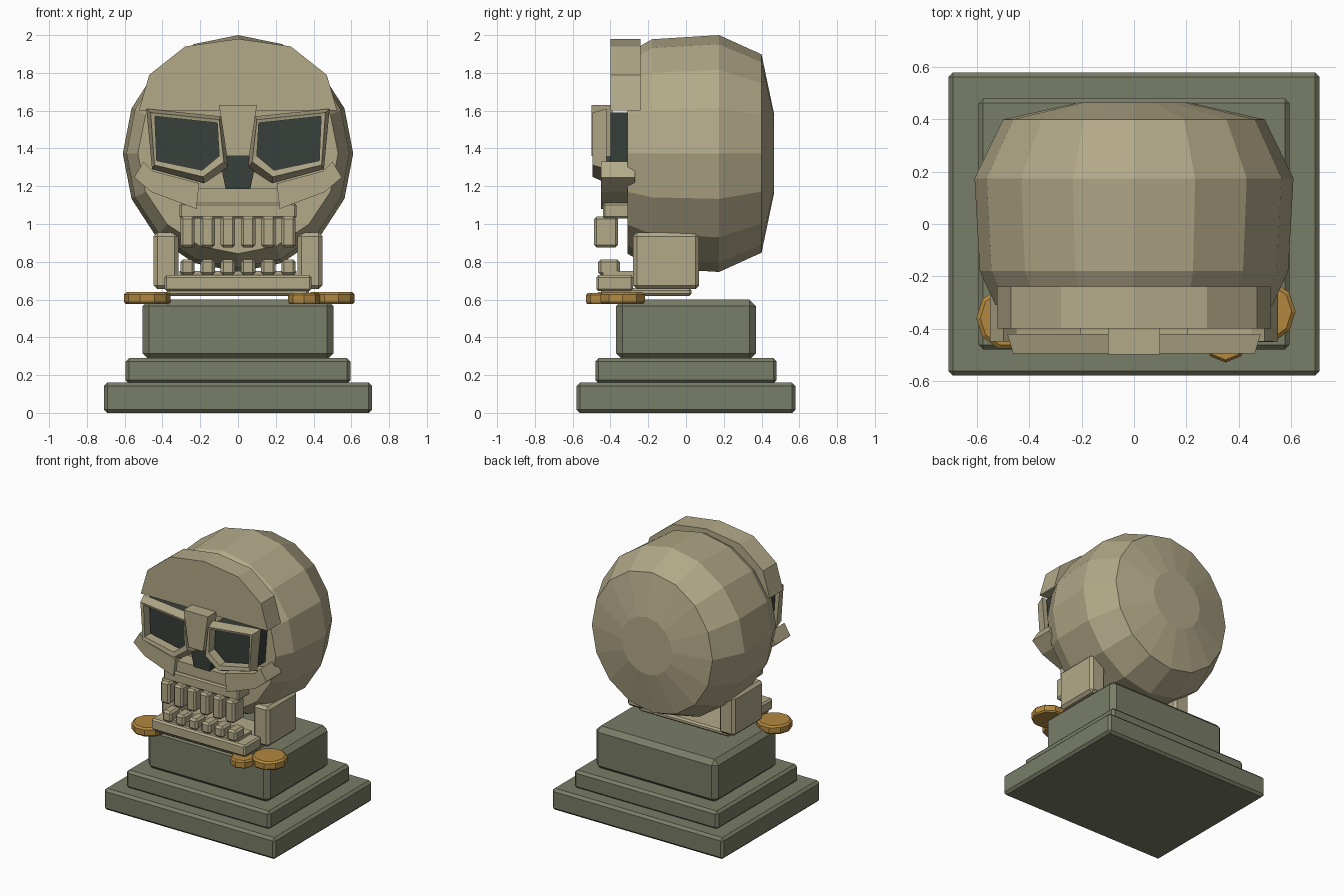
import bpy, bmesh, math

cube = bpy.data.objects.get("Cube")
if cube:
    bpy.data.objects.remove(cube, do_unlink=True)


def material(name, colour):
    m = bpy.data.materials.new(name)
    m.use_nodes = True
    m.diffuse_color = (*colour, 1)
    m.node_tree.nodes["Principled BSDF"].inputs["Base Color"].default_value = (*colour, 1)
    return m


bone = material("bone", (0.45, 0.40, 0.25))
stone = material("stone", (0.19, 0.205, 0.135))
hollow = material("dark_hollow", (0.04, 0.05, 0.043))
gold = material("gold", (0.45, 0.25, 0.05))


def finish(name, bm, mat, bevel=0):
    bmesh.ops.recalc_face_normals(bm, faces=bm.faces)
    mesh = bpy.data.meshes.new(name)
    bm.to_mesh(mesh)
    bm.free()
    mesh.materials.append(mat)
    ob = bpy.data.objects.new(name, mesh)
    bpy.context.scene.collection.objects.link(ob)
    if bevel:
        mod = ob.modifiers.new("chamfer", "BEVEL")
        mod.width = bevel
        mod.segments = 1
    return ob


def loft(name, loops, mat, bevel=0, closed=False):
    """Skin loops of points; cap both ends, or join last loop to first."""
    bm = bmesh.new()
    rings = [[bm.verts.new(p) for p in loop] for loop in loops]
    pairs = list(zip(rings, rings[1:]))
    if closed:
        pairs.append((rings[-1], rings[0]))
    else:
        bm.faces.new(rings[0])
        bm.faces.new(rings[-1])
    n = len(rings[0])
    for a, b in pairs:
        for i in range(n):
            j = (i + 1) % n
            bm.faces.new((a[i], a[j], b[j], b[i]))
    return finish(name, bm, mat, bevel)


def at_depth(outline, y, side=1):
    return [(x * side, y, z) for x, z in outline]


def prism(name, outline, front, back, mat, side=1, bevel=0):
    return loft(name, [at_depth(outline, front, side), at_depth(outline, back, side)], mat, bevel)


def box(name, x, y, z, mat, bevel=0.0):
    outline = [(x[0], z[0]), (x[1], z[0]), (x[1], z[1]), (x[0], z[1])]
    return prism(name, outline, y[0], y[1], mat, 1, bevel)


def mirrored(outline):
    return outline + [(-x, z) for x, z in reversed(outline) if x > 0]


# Stepped pedestal
for name, x, y, z0, z1, bevel in (("plinth_base", 0.71, 0.58, 0, 0.16, 0.018),
                                  ("plinth_step", 0.595, 0.48, 0.155, 0.29, 0.018),
                                  ("plinth_block", 0.505, 0.37, 0.28, 0.6, 0.035)):
    box(name, (-x, x), (-y, y), (z0, z1), stone, bevel)

# Faceted cranium, lofted front to back
rings = []
for y, rx, rz in ((-0.31, 0.53, 0.53), (-0.18, 0.59, 0.605), (0.175, 0.61, 0.627),
                  (0.4, 0.5, 0.525), (0.465, 0.21, 0.215)):
    rings.append([(rx * math.sin(i * math.pi / 8), y, 1.373 + rz * math.cos(i * math.pi / 8))
                  for i in range(16)])
loft("cranium", rings, bone)

# Forehead slab
prism("forehead", mirrored([(0, 1.98), (0.28, 1.94), (0.47, 1.79), (0.525, 1.6)]),
      -0.4, -0.24, bone)

# Eye sockets and cheekbones
rim = [(0.485, 1.61), (0.09, 1.57), (0.05, 1.3), (0.18, 1.215), (0.455, 1.29)]
hole = [(0.44, 1.57), (0.11, 1.535), (0.1, 1.36), (0.19, 1.285), (0.43, 1.335)]
face = [((a + c) / 2, (b + d) / 2) for (a, b), (c, d) in zip(rim, hole)]
cheek = [(0.5, 1.33), (0.55, 1.247), (0.46, 1.17), (0.22, 1.08), (0.205, 1.215), (0.45, 1.28)]
for side, label in ((1, "left"), (-1, "right")):
    loft(label + "_socket_frame",
         [at_depth(hole, -0.42, side), at_depth(rim, -0.42, side),
          at_depth(face, -0.495, side), at_depth(hole, -0.49, side)], bone, closed=True)
    prism(label + "_eye_hollow", face, -0.4, -0.3, hollow, side)
    prism(label + "_cheekbone", cheek, -0.45, -0.27, bone, side)

# Nose
prism("nose_bridge", mirrored([(0.1, 1.63), (0.06, 1.36)]), -0.5, -0.39, bone)
prism("nose_hollow", mirrored([(0.05, 1.38), (0.085, 1.28), (0.065, 1.185)]), -0.43, -0.3, hollow)

# Upper jaw
box("upper_jaw", (-0.23, 0.23), (-0.42, -0.3), (1.08, 1.19), bone)
box("upper_gum", (-0.31, 0.31), (-0.44, -0.3), (1.03, 1.11), bone, 0.01)

# Lower jaw with hinges
box("jaw_plate", (-0.375, 0.375), (-0.45, 0.03), (0.62, 0.66), bone, 0.012)
box("lower_jaw", (-0.39, 0.39), (-0.475, -0.28), (0.645, 0.73), bone, 0.012)
box("lower_gum", (-0.31, 0.31), (-0.44, -0.28), (0.72, 0.75), bone)
for side, label in ((1, "left"), (-1, "right")):
    box(label + "_jaw_hinge", (0.315 * side, 0.447 * side), (-0.28, 0.07), (0.655, 0.955),
        bone, 0.02)

# Teeth
for i in range(6):
    x = (i - 2.5) * 0.107
    span = (x - 0.038, x + 0.038)
    box(f"upper_tooth_{i + 1}", span, (-0.487, -0.36), (0.875, 1.04), bone, 0.014)
    box(f"lower_tooth_{i + 1}", span, (-0.465, -0.35), (0.73, 0.812), bone, 0.014)

# Coins on the ledge
for name, x, y, r, top, n in (("right_coin", -0.48, -0.36, 0.123, 0.64, 10),
                              ("left_coin", 0.495, -0.335, 0.123, 0.64, 10),
                              ("small_coin", 0.35, -0.445, 0.085, 0.635, 8)):
    loops = [[(x + s * r * math.cos(2 * math.pi * i / n), y + s * r * math.sin(2 * math.pi * i / n), z)
              for i in range(n)] for s, z in ((0.93, 0.577), (1, 0.587), (1, top - 0.012), (0.88, top))]
    loft(name, loops, gold)
